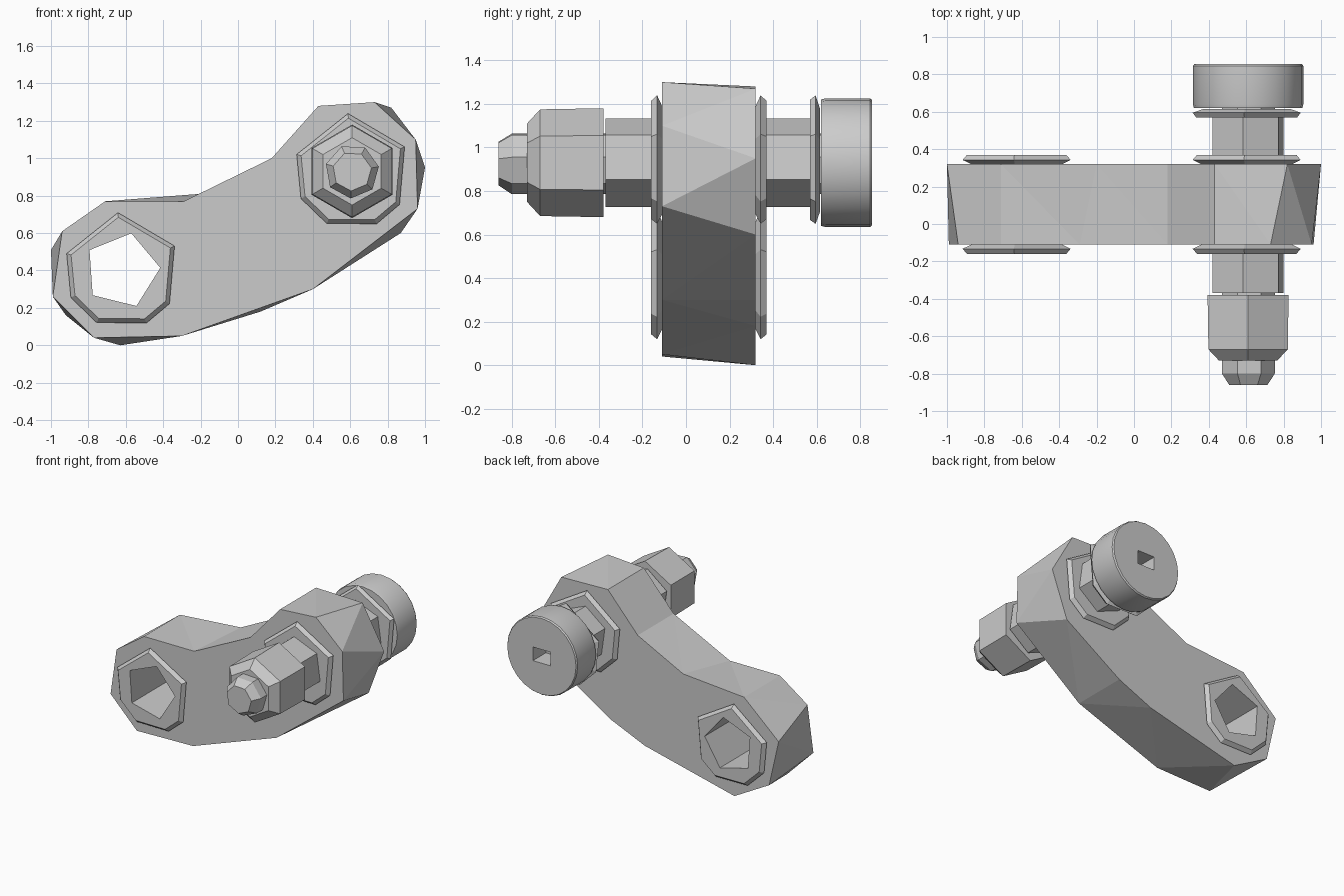
import bpy, bmesh
from math import cos, sin, radians

if "Cube" in bpy.data.objects:
    bpy.data.objects.remove(bpy.data.objects["Cube"])

LEFT, RIGHT = (-0.62, 0.40), (0.61, 0.93)   # hole centres (x, z)


def loft(name, rings):
    """Closed solid through rings of 3D points with equal counts."""
    bm = bmesh.new()
    loops = [[bm.verts.new(p) for p in ring] for ring in rings]
    n = len(loops[0])
    sides = []
    for a, b in zip(loops, loops[1:]):
        for i in range(n):
            j = (i + 1) % n
            sides.append(bm.faces.new((a[i], a[j], b[j], b[i])))
    bm.faces.new(loops[0])
    bm.faces.new(loops[-1])
    bmesh.ops.triangulate(bm, faces=sides)
    bmesh.ops.recalc_face_normals(bm, faces=bm.faces)
    mesh = bpy.data.meshes.new(name)
    bm.to_mesh(mesh)
    bm.free()
    ob = bpy.data.objects.new(name, mesh)
    bpy.context.collection.objects.link(ob)
    return ob


def turned(name, centre, sections, angles):
    """Faceted part along y from (y, radius) sections."""
    cx, cz = centre
    return loft(name, [[(cx + r * cos(radians(a)), y, cz + r * sin(radians(a)))
                        for a in angles] for y, r in sections])


def regular(n, phase=0):
    return [phase + 360 * i / n for i in range(n)]


def activate(ob):
    bpy.ops.object.select_all(action='DESELECT')
    ob.select_set(True)
    bpy.context.view_layer.objects.active = ob


def cut(ob, cutter):
    mod = ob.modifiers.new("hole", 'BOOLEAN')
    mod.operation = 'DIFFERENCE'
    mod.solver = 'EXACT'
    mod.object = cutter
    activate(ob)
    bpy.ops.object.modifier_apply(modifier=mod.name)


# Curved link arm
front = [(-.99, .26), (-.94, .61), (-.71, .77), (-.29, .77), (.18, 1.0), (.43, 1.28),
         (.73, 1.3), (.95, 1.1), (.96, .73), (.4, .3), (-.3, .05), (-.77, .04)]
back = [(-.92, .16), (-1.0, .51), (-.71, .77), (-.2, .81), (.18, 1.0), (.43, 1.28),
        (.82, 1.27), (1.0, .95), (.87, .6), (.4, .3), (.12, .18), (-.63, 0)]
arm = loft("link_arm", [[(x, -.11, z) for x, z in front],
                        [(x, .32, z) for x, z in back]])

# Bushing flanges on both faces of both ends
rim = [94, 25, -35, -65, -116, -152, -197]
flanges = []
for label, centre in (("left", LEFT), ("right", RIGHT)):
    for side, y0, y1 in (("front", -.105, -.16), ("back", .315, .37)):
        flanges.append(turned(f"bushing_flange_{label}_{side}", centre,
                              [(y0, .25), ((y0 + y1) / 2, .31), (y1, .285)], rim))

# Open hole at the left end
hole = turned("hole_cutter", LEFT, [(-.5, .205), (.7, .205)], regular(5, 4))
hole.hide_render = True
for ob in [arm] + flanges[:2]:
    cut(ob, hole)
bpy.data.objects.remove(hole)

# Sleeve, washer, nut and bolt tip
turned("sleeve", RIGHT, [(-.37, .205), (.58, .205)], regular(6, 38))
turned("washer", RIGHT, [(.57, .29), (.595, .31), (.615, .25)], rim)
turned("lock_nut", RIGHT, [(-.38, .25), (-.67, .245), (-.73, .18)], regular(6, 30))
turned("bolt_shank", RIGHT, [(-.80, .145), (.64, .145)], regular(7, 10))
turned("bolt_tip", RIGHT, [(-.72, .135), (-.80, .145), (-.86, .105)], regular(7, 10))

# Bolt head with a rectangular socket
head = turned("bolt_head", RIGHT, [(.62, .29), (.64, .295), (.845, .295), (.855, .288)],
              regular(24))
socket = turned("socket_cutter", RIGHT, [(.70, .09), (.95, .09)], [35, 145, 215, 325])
socket.hide_render = True
cut(head, socket)
bpy.data.objects.remove(socket)
activate(head)
bpy.ops.object.shade_smooth_by_angle(angle=radians(30))
